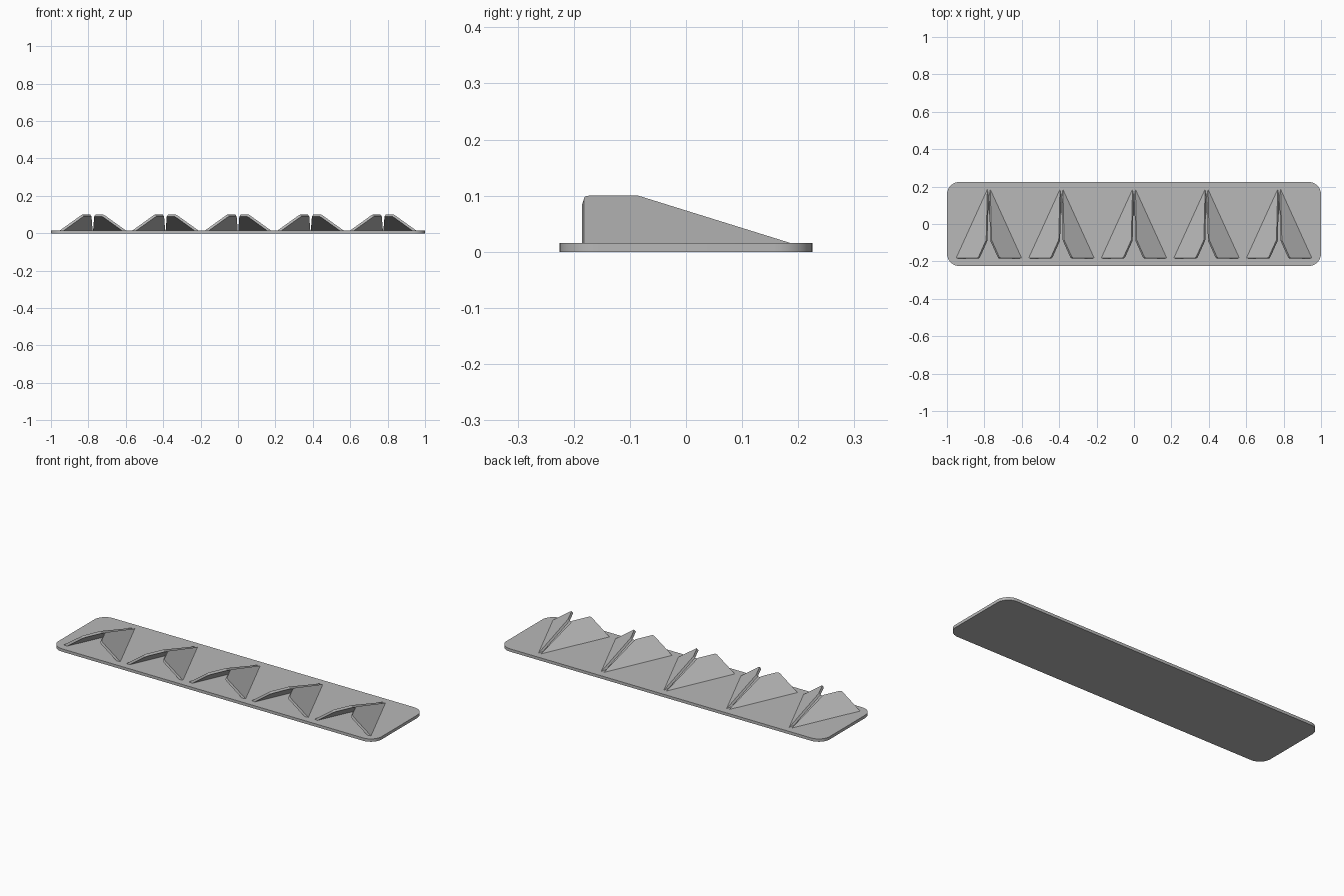
import bpy, bmesh
from mathutils import Vector

cube = bpy.data.objects.get("Cube")
if cube:
    bpy.data.objects.remove(cube, do_unlink=True)

grey = bpy.data.materials.new("light_grey")
grey.use_nodes = True
colour = (0.48, 0.48, 0.48, 1)
grey.diffuse_color = colour
grey.node_tree.nodes["Principled BSDF"].inputs["Base Color"].default_value = colour

PLATE_TOP = 0.016
VANE_TOP = 0.1
THICKNESS = 0.013
SPACING = 0.388


def add_object(name, bm):
    mesh = bpy.data.meshes.new(name)
    bm.to_mesh(mesh)
    bm.free()
    mesh.materials.append(grey)
    obj = bpy.data.objects.new(name, mesh)
    bpy.context.collection.objects.link(obj)
    return obj


def extrude(bm, face, offset):
    """Thicken one face into a closed slab."""
    new = bmesh.ops.extrude_face_region(bm, geom=[face], use_keep_orig=True)["geom"]
    verts = [g for g in new if isinstance(g, bmesh.types.BMVert)]
    bmesh.ops.translate(bm, verts=verts, vec=offset)
    bmesh.ops.recalc_face_normals(bm, faces=bm.faces)


# Base plate with rounded corners
bm = bmesh.new()
bmesh.ops.create_grid(bm, x_segments=1, y_segments=1, size=1)
bmesh.ops.scale(bm, verts=bm.verts, vec=(1, 0.225, 1))
bmesh.ops.bevel(bm, geom=bm.verts[:], affect='VERTICES', offset=0.068,
                offset_type='OFFSET', segments=10, profile=0.5)
bm.faces.ensure_lookup_table()
extrude(bm, bm.faces[0], Vector((0, 0, PLATE_TOP)))
plate = add_object("base_plate", bm)
bpy.context.view_layer.objects.active = plate
plate.select_set(True)
bpy.ops.object.shade_smooth_by_angle()
plate.select_set(False)


def make_vane(name, centre, side):
    """Leaning slab: foot line along the plate, flat crest, tapering to the back."""
    tip = (0.008, 0.185, PLATE_TOP)
    foot = (0.175, -0.182, PLATE_TOP)
    crest_front = (0.058, -0.182, VANE_TOP)
    crest_back = (0.0145, -0.085, VANE_TOP)
    bm = bmesh.new()
    verts = [bm.verts.new((centre + side * x, y, z))
             for x, y, z in (tip, foot, crest_front, crest_back)]
    face = bm.faces.new(verts)
    # Soften the two crest corners
    bmesh.ops.bevel(bm, geom=[verts[2]], affect='VERTICES', offset=0.01,
                    offset_type='OFFSET', segments=4, profile=0.5)
    bm.faces.ensure_lookup_table()
    face = bm.faces[0]
    face.normal_update()
    normal = face.normal if face.normal.z > 0 else -face.normal
    extrude(bm, face, normal * -THICKNESS)
    add_object(name, bm)


# Five pairs of mirrored vanes
for i in range(5):
    for side, label in ((1, "left"), (-1, "right")):
        make_vane(f"{label}_vane_{i + 1}", (i - 2) * SPACING, side)
